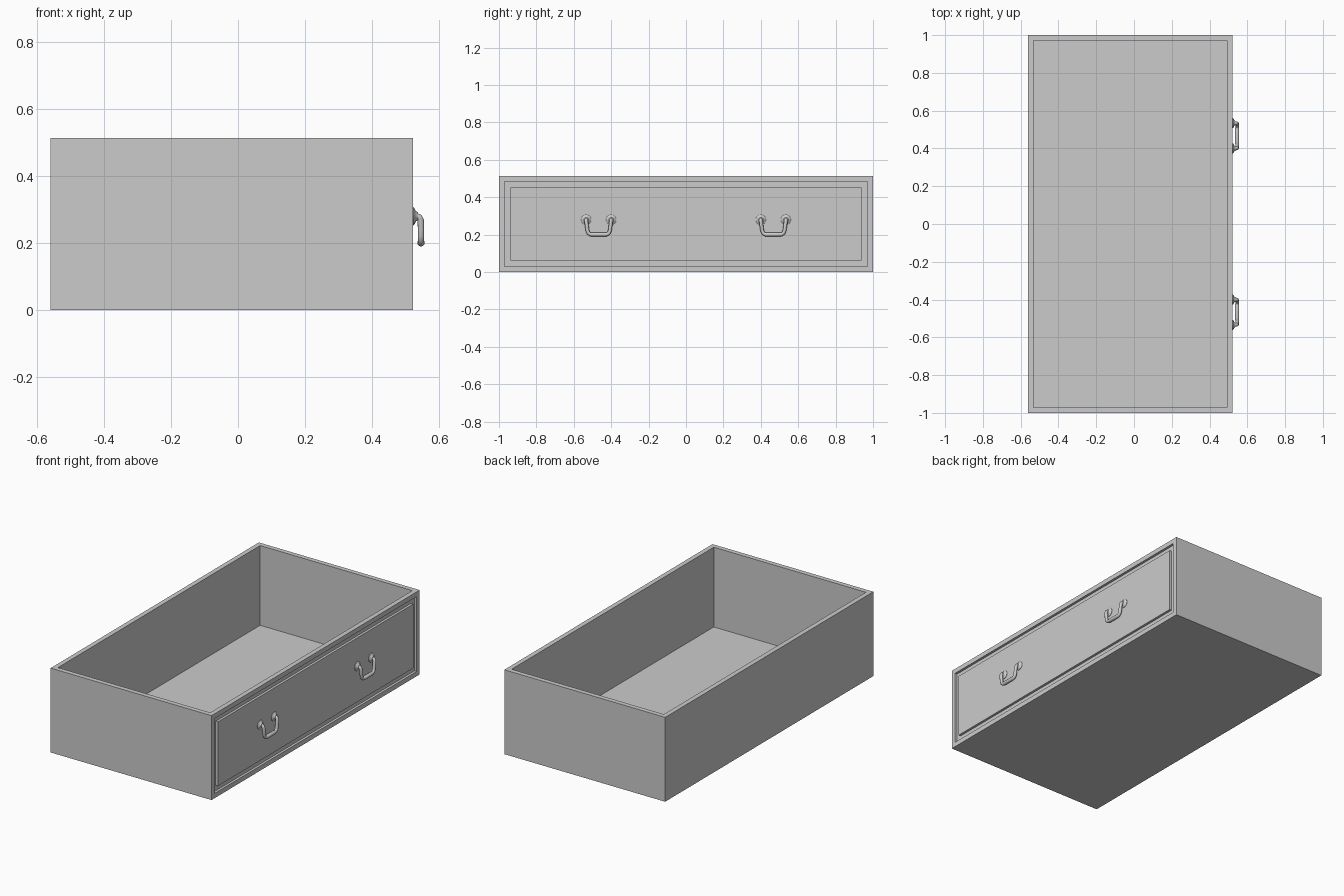
import bpy, bmesh, math
from mathutils import Matrix, Vector

if "Cube" in bpy.data.objects:
    bpy.data.objects.remove(bpy.data.objects["Cube"])

X0, X1, H = -0.56, 0.522, 0.513     # back, face and height of the drawer
POST_Z, POST_Y, HANDLE_Y = 0.28, 0.067, 0.467


def finish(bm, name, smooth=False):
    bmesh.ops.recalc_face_normals(bm, faces=bm.faces)
    me = bpy.data.meshes.new(name)
    bm.to_mesh(me)
    bm.free()
    ob = bpy.data.objects.new(name, me)
    bpy.context.collection.objects.link(ob)
    if smooth:
        shade(ob)
    return ob


def shade(ob):
    bpy.ops.object.select_all(action='DESELECT')
    ob.select_set(True)
    bpy.context.view_layer.objects.active = ob
    bpy.ops.object.shade_smooth_by_angle(angle=math.radians(40))


def inset(bm, face, thickness, depth):
    # flat border first, then a straight wall
    bmesh.ops.inset_individual(bm, faces=[face], thickness=thickness)
    bmesh.ops.inset_individual(bm, faces=[face], thickness=0, depth=depth)


# Drawer box: hollow from the top, panel groove cut in the +x face
bm = bmesh.new()
bmesh.ops.create_cube(bm, size=1, matrix=Matrix.Translation(((X0 + X1) / 2, 0, H / 2))
                      @ Matrix.Diagonal((X1 - X0, 2, H, 1)))
bm.normal_update()
top = max(bm.faces, key=lambda f: f.normal.z)
front = max(bm.faces, key=lambda f: f.normal.x)
inset(bm, top, 0.041, -0.485)
inset(bm, front, 0.041, -0.015)
inset(bm, front, 0.046, 0.015)
finish(bm, "drawer_box")


# Rosette: small turned flange where each handle post meets the panel
def rosette(name, y):
    profile = [(0, -0.004), (0.027, -0.004), (0.027, 0.002), (0.023, 0.005),
               (0.015, 0.009), (0.012, 0.015), (0, 0.017)]
    bm = bmesh.new()
    vs = [bm.verts.new((X1 + d, y, POST_Z + r)) for r, d in profile]
    es = [bm.edges.new(p) for p in zip(vs, vs[1:])]
    bmesh.ops.spin(bm, geom=vs + es, cent=(X1, y, POST_Z), axis=(1, 0, 0),
                   angle=math.tau, steps=16)
    bmesh.ops.remove_doubles(bm, verts=bm.verts, dist=1e-5)
    finish(bm, name, True)


# Bail: round bar from post to post, hanging down, thicker along the grip
def bail(name, y):
    half = [(0.000, 0.067, 0.280, 1.0), (0.012, 0.067, 0.280, 1.0),
            (0.019, 0.067, 0.277, 1.0), (0.023, 0.066, 0.268, 1.0),
            (0.024, 0.063, 0.245, 1.0), (0.024, 0.060, 0.222, 1.0),
            (0.024, 0.055, 0.209, 1.0), (0.024, 0.046, 0.202, 1.0),
            (0.024, 0.038, 0.201, 1.15)]
    path = half + [(d, -w, z, r) for d, w, z, r in reversed(half)]
    cu = bpy.data.curves.new(name, 'CURVE')
    cu.dimensions = '3D'
    cu.bevel_depth = 0.0098
    cu.bevel_resolution = 3
    cu.use_fill_caps = True
    sp = cu.splines.new('POLY')
    sp.points.add(len(path) - 1)
    for p, (d, w, z, r) in zip(sp.points, path):
        p.co = (X1 + d, y + w, z, 1)
        p.radius = r
    ob = bpy.data.objects.new(name, cu)
    bpy.context.collection.objects.link(ob)
    bpy.ops.object.select_all(action='DESELECT')
    ob.select_set(True)
    bpy.context.view_layer.objects.active = ob
    bpy.ops.object.convert(target='MESH')
    shade(bpy.context.view_layer.objects.active)


for side, s in (("left", -1), ("right", 1)):
    bail(f"handle_bail_{side}", s * HANDLE_Y)
    for i, t in enumerate((-1, 1)):
        rosette(f"handle_rosette_{side}_{i + 1}", s * HANDLE_Y + t * POST_Y)
